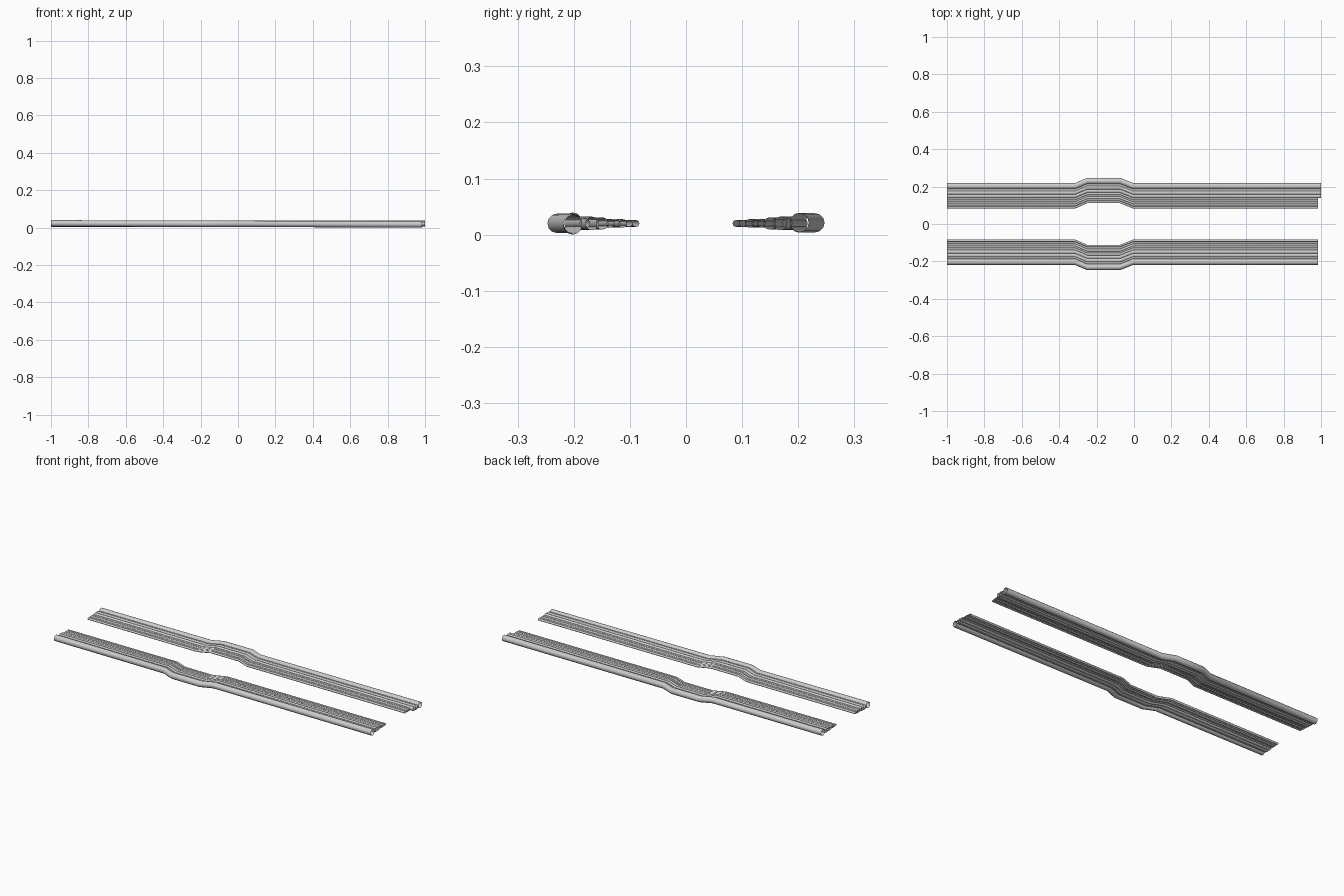
import bpy, bmesh, math

if "Cube" in bpy.data.objects:
    bpy.data.objects.remove(bpy.data.objects["Cube"])

SIDES = 12
# path: x position and sideways offset of the jog
PATH = [(-1.0, 0), (-0.315, 0), (-0.25, 0.028), (-0.075, 0.028), (-0.005, 0), (0.985, 0)]
# pipes from the outside in: distance from the centre line, radius
PIPES = [(0.202, 0.017), (0.180, 0.009), (0.167, 0.012), (0.149, 0.011),
         (0.134, 0.007), (0.123, 0.006), (0.1125, 0.0075), (0.101, 0.006), (0.089, 0.006)]


def pipe(name, side, y, r, end, z_start, z_end):
    """Open-ended pipe that follows the jogged path."""
    bm = bmesh.new()
    rings = []
    for i, (x, off) in enumerate(PATH):
        if i == len(PATH) - 1:
            x = end
        z = z_start + (z_end - z_start) * (x + 1) / 2
        rings.append([bm.verts.new((x,
                                    side * (y + off) + r * math.cos(a),
                                    z + r * math.sin(a)))
                      for a in (2 * math.pi * k / SIDES for k in range(SIDES))])
    for a, b in zip(rings, rings[1:]):
        for k in range(SIDES):
            n = (k + 1) % SIDES
            bm.faces.new((a[k], b[k], b[n], a[n])).smooth = True
    bm.normal_update()
    # point the faces outward
    f = bm.faces[:][0]
    c = f.calc_center_median()
    if f.normal.y * (c.y - side * y) < 0:
        bmesh.ops.reverse_faces(bm, faces=bm.faces[:])
    me = bpy.data.meshes.new(name)
    bm.to_mesh(me)
    bm.free()
    ob = bpy.data.objects.new(name, me)
    bpy.context.collection.objects.link(ob)
    return ob


# left and right pipe runs
for side, label in ((-1, "front"), (1, "back")):
    for i, (y, r) in enumerate(PIPES):
        kind = "main_pipe" if i == 0 else f"small_pipe_{i}"
        end = 1.0 if side > 0 and i < 4 else 0.985
        z0, z1 = (0.0225, 0.0170) if side < 0 else (0.0205, 0.0220)
        if i:
            z0 = z1 = 0.020
        pipe(f"{label}_{kind}", side, y, r, end, z0, z1)
